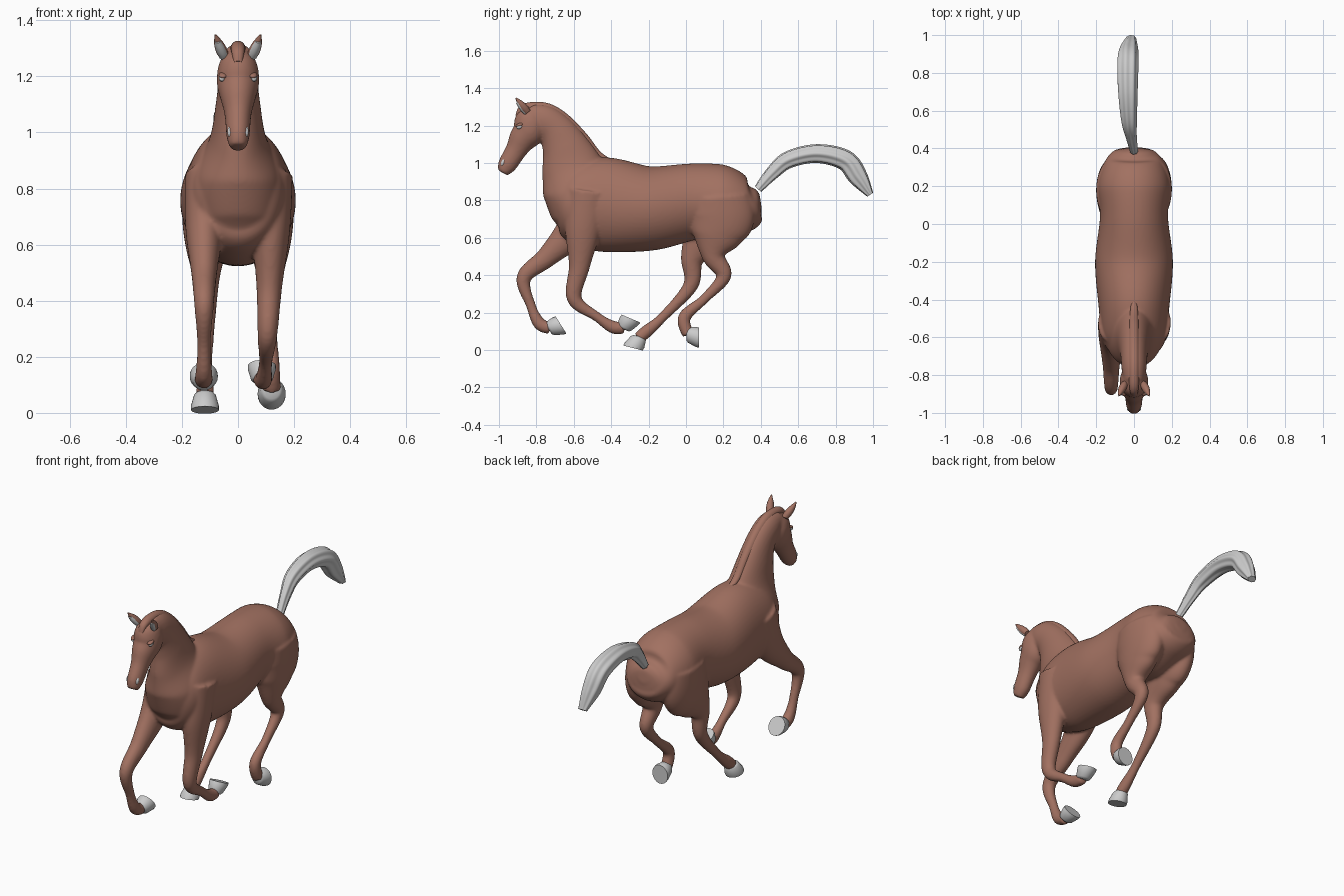
import bpy, bmesh
from math import sin, cos, pi
from mathutils import Vector, Matrix

if "Cube" in bpy.data.objects:
    bpy.data.objects.remove(bpy.data.objects["Cube"])

brown = bpy.data.materials.new("chestnut_coat")
brown.diffuse_color = (0.36, 0.165, 0.12, 1)
brown.use_nodes = True
brown.node_tree.nodes["Principled BSDF"].inputs["Base Color"].default_value = brown.diffuse_color


def catmull(a, b, c, d, t):
    return b + 0.5 * t * (c - a + t * (2 * a - 5 * b + 4 * c - d + t * (3 * (b - c) + d - a)))


def bridge(bm, rings):
    """Skin a row of vertex rings and close both ends."""
    n = len(rings[0])
    for p, q in zip(rings, rings[1:]):
        for k in range(n):
            j = (k + 1) % n
            bm.faces.new((p[k], p[j], q[j], q[k]))
    bm.faces.new(rings[0][::-1])
    bm.faces.new(rings[-1])


def loft(bm, stations, seg=56, steps=10, lobes=0):
    """Smooth tube through stations of (x, y, z, half width, half depth)."""
    last = len(stations) - 1
    rows = []
    for i in range(last):
        quad = [stations[max(0, min(last, i + k))] for k in (-1, 0, 1, 2)]
        rows += [[catmull(*v, s / steps) for v in zip(*quad)] for s in range(steps)]
    rows.append(stations[-1])
    pts = [Vector(r[:3]) for r in rows]
    rings = []
    for i, (p, r) in enumerate(zip(pts, rows)):
        tan = pts[min(i + 1, len(pts) - 1)] - pts[max(i - 1, 0)]
        tan.x = 0
        up = tan.normalized().cross(Vector((1, 0, 0)))
        ring = []
        for k in range(seg):
            a = 2 * pi * k / seg
            m = 1 + (0.07 * cos(lobes * a) if lobes else 0)
            ring.append(bm.verts.new(p + Vector((max(r[3], .002) * m * cos(a), 0, 0))
                                     + up * max(r[4], .002) * m * sin(a)))
        rings.append(ring)
    bridge(bm, rings)


def central(stations):
    return [(0, *s) for s in stations]


def finish(name, bm, mat=None, sharp=0.9):
    bmesh.ops.recalc_face_normals(bm, faces=bm.faces)
    me = bpy.data.meshes.new(name)
    bm.to_mesh(me)
    bm.free()
    ob = bpy.data.objects.new(name, me)
    bpy.context.collection.objects.link(ob)
    if mat:
        me.materials.append(mat)
    bpy.ops.object.select_all(action='DESELECT')
    ob.select_set(True)
    bpy.context.view_layer.objects.active = ob
    bpy.ops.object.shade_smooth_by_angle(angle=sharp)
    return ob


def part(name, stations, mat=None, **kw):
    bm = bmesh.new()
    loft(bm, stations, **kw)
    return finish(name, bm, mat)


def ball(name, loc, size, mat=None, rot=0.3):
    bm = bmesh.new()
    bmesh.ops.create_uvsphere(bm, u_segments=20, v_segments=12, radius=1)
    bm.transform(Matrix.Translation(loc) @ Matrix.Rotation(rot, 4, 'X') @ Matrix.Diagonal((*size, 1)))
    return finish(name, bm, mat)


body = bmesh.new()

# torso: y, top, bottom, half width
torso = [(-.715, .88, .69, .05), (-.68, .94, .64, .125), (-.6, 1, .57, .17), (-.44, 1.03, .525, .187),
         (-.2, .984, .53, .206), (.04, .997, .59, .18), (.2, .987, .58, .194), (.33, .92, .63, .155),
         (.385, .865, .71, .1), (.4, .82, .76, .03)]
loft(body, [(0, y, (t + b) / 2, w, (t - b) / 2) for y, t, b, w in torso])

# breast and neck
loft(body, central([(-.6, .6, .08, .06), (-.58, .69, .14, .14), (-.575, .84, .155, .188),
                    (-.61, .98, .1, .165), (-.65, 1.095, .08, .125),
                    (-.7, 1.18, .07, .098), (-.77, 1.235, .065, .085), (-.84, 1.27, .05, .05)]))

# head
loft(body, central([(-.8, 1.285, .045, .035), (-.825, 1.235, .07, .084), (-.838, 1.175, .075, .087),
                    (-.875, 1.125, .063, .074), (-.91, 1.065, .048, .057),
                    (-.957, .988, .041, .05), (-.98, .947, .03, .03)]))


# legs: bent tube from inside the body to the coronet, then a tilted hoof
LOWER = [(.035, .04), (.024, .026), (.03, .034), (.033, .032)]
FORE = [(.07, .11), (.067, .097), (.046, .057)] + LOWER
HIND = [(.09, .16), (.088, .178), (.076, .14), (.05, .064)] + LOWER


def leg(name, x_top, x_foot, girth, path, tilt):
    n = len(path) - 1
    loft(body, [(x_top + (x_foot - x_top) * i / n, *p, *g) for i, (p, g) in enumerate(zip(path, girth))])
    bm = bmesh.new()
    rings = []
    for z, r in ((-.058, .05), (-.042, .05), (0, .039), (.01, .03)):
        rings.append([bm.verts.new((r * cos(k * pi / 12), r * 1.08 * sin(k * pi / 12) + z / 4, z))
                      for k in range(24)])
    bridge(bm, rings)
    bm.transform(Matrix.Translation((x_foot, *path[-1])) @ Matrix.Rotation(tilt, 4, 'X'))
    finish(name + "_hoof", bm)


leg("front_right", .125, .085, FORE, [(-.52, .85), (-.55, .65), (-.57, .45), (-.597, .275),
                                      (-.48, .18), (-.39, .122), (-.33, .12)], 2.74)
leg("front_left", -.12, -.122, FORE, [(-.52, .85), (-.59, .66), (-.74, .5), (-.866, .387),
                                      (-.83, .24), (-.785, .143), (-.725, .115)], 2.13)
leg("hind_left", -.11, -.118, HIND, [(.18, .82), (.17, .7), (.11, .61), (.035, .49), (.025, .345),
                                     (-.12, .18), (-.21, .1), (-.255, .063)], -.25)
leg("hind_right", .11, .12, HIND, [(.18, .82), (.188, .71), (.165, .61), (.15, .5), (.202, .395),
                                   (.1, .275), (-.008, .175), (.012, .08)], pi / 2)

# blend everything into one smooth skin
horse = finish("horse_body", body, brown, sharp=pi)
rm = horse.modifiers.new("blend", 'REMESH')
rm.mode = 'VOXEL'
rm.voxel_size = 0.008
rm.use_smooth_shade = True
sm = horse.modifiers.new("soften", 'SMOOTH')
sm.factor = 0.5
sm.iterations = 8

# tail with lengthwise locks, swinging slightly to one side
tail = [(.385, .86, .02, .022), (.465, .95, .028, .036), (.55, 1.018, .04, .044),
        (.7, 1.05, .05, .048), (.85, 1.015, .054, .053), (.92, .925, .047, .05), (.985, .83, .025, .018)]
part("tail", [(-.035 * sin(pi * i / 7), *t) for i, t in enumerate(tail)], lobes=7)

# mane crest and forelock
crest = [(-.35, .99), (-.46, 1.042), (-.55, 1.14), (-.65, 1.235), (-.74, 1.288), (-.83, 1.298),
         (-.88, 1.285), (-.904, 1.25)]
part("mane", [(0, y, z, .006 + .022 * sin(pi * i / 7.4) ** .5, .004 + .027 * sin(pi * i / 7.4))
              for i, (y, z) in enumerate(crest)], brown)

# ears, eyes and nostrils on both sides
for side, s in (("right", 1), ("left", -1)):
    base, tip = Vector((s * .05, -.845, 1.27)), Vector((s * .08, -.91, 1.348))
    ear = [(*base.lerp(tip, t / 4), *[.003 + .018 * sin(pi * (.3 + .175 * t))] * 2) for t in range(5)]
    part("ear_" + side, ear, brown, seg=24)
    part("inner_ear_" + side, [(x, y - .007, z - .003, w * .85, d * .8) for x, y, z, w, d in ear[:4]],
         seg=24)
    ball("eye_" + side, (s * .057, -.89, 1.193), (.011, .017, .011))
    ball("eyelid_" + side, (s * .053, -.888, 1.204), (.016, .024, .009), brown)
    ball("nostril_" + side, (s * .029, -.978, 1.003), (.009, .01, .02), rot=-.4)
